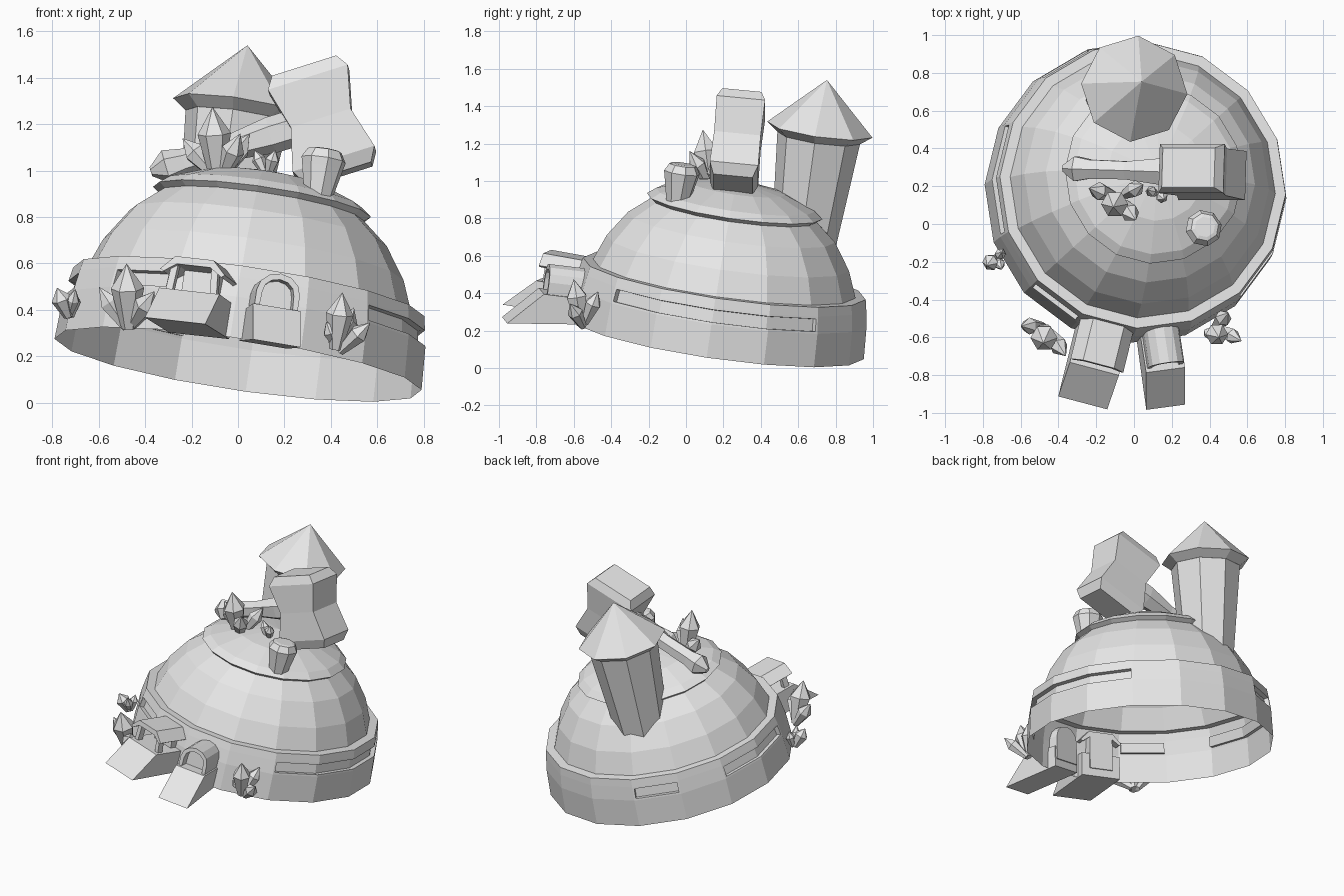
import bpy, bmesh
from math import sin, cos, pi, radians, degrees, atan2
from mathutils import Matrix, Vector

if "Cube" in bpy.data.objects:
    bpy.data.objects.remove(bpy.data.objects["Cube"])

stone = bpy.data.materials.new("plain grey")
stone.use_nodes = True
stone.diffuse_color = (0.8, 0.8, 0.8, 1)
stone.node_tree.nodes["Principled BSDF"].inputs["Base Color"].default_value = (0.8, 0.8, 0.8, 1)

# Tilted frame of the whole building
UP = Vector((0.145, 0.14, 0.98)).normalized()
TILT = Vector((0, 0, 1)).rotation_difference(UP).to_matrix().to_4x4()
HOUSE = Matrix.Translation((0, 0.16, 0.165)) @ TILT


def finish(name, bm, matrix):
    bm.transform(matrix)
    mesh = bpy.data.meshes.new(name)
    bm.to_mesh(mesh)
    bm.free()
    mesh.materials.append(stone)
    obj = bpy.data.objects.new(name, mesh)
    bpy.context.collection.objects.link(obj)
    return obj


def loft(rings, closed=True):
    """Bridge rings of points; closed also caps both ends."""
    bm = bmesh.new()
    loops = [[bm.verts.new(p) for p in ring] for ring in rings]
    n = len(loops[0])
    for a, b in zip(loops, loops[1:]):
        for j in range(n):
            k = (j + 1) % n
            bm.faces.new((a[j], a[k], b[k], b[j]))
    if closed:
        bm.faces.new(loops[0][::-1])
        bm.faces.new(loops[-1])
        bmesh.ops.recalc_face_normals(bm, faces=bm.faces)
    return bm


def lathe(profile, sides, turn=0.0, closed=False):
    rings = []
    for r, h in profile:
        r = max(r, 0.0001)
        rings.append([(r * cos(turn + 2 * pi * j / sides), r * sin(turn + 2 * pi * j / sides), h)
                      for j in range(sides)])
    bm = loft(rings, closed)
    bmesh.ops.remove_doubles(bm, verts=bm.verts, dist=0.001)
    return bm


def aim(start, direction):
    turn = Vector((0, 0, 1)).rotation_difference(Vector(direction).normalized())
    return Matrix.Translation(start) @ turn.to_matrix().to_4x4()


# Ring wall with recessed window strips
SIDES, TURN = 16, radians(-3)
wall = lathe([(0.80, 0), (0.79, 0.18), (0.775, 0.27), (0.765, 0.32), (0.71, 0.32)], SIDES, TURN)
for start, end in ((-48, 42), (109, 132), (154, 200), (222, 245)):
    strip = []
    for f in wall.faces:
        c = f.calc_center_median()
        angle = degrees(atan2(c.y, c.x))
        if 0.2 < c.z < 0.25 and any(start < angle + t < end for t in (0, 360)):
            strip.append(f)
    bmesh.ops.inset_region(wall, faces=strip, thickness=0.012, use_even_offset=True)
    bmesh.ops.inset_region(wall, faces=strip, thickness=0.001, depth=-0.03, use_even_offset=True)
finish("ring_wall", wall, HOUSE)

# Dome and its cap
finish("dome", lathe([(0.71, 0.32), (0.655, 0.46), (0.56, 0.60), (0.44, 0.70), (0.40, 0.72)], SIDES, TURN), HOUSE)
finish("dome_cap", lathe([(0.43, 0.68), (0.475, 0.715), (0.43, 0.75), (0.26, 0.815), (0, 0.855)], SIDES, TURN), HOUSE)

# Tower with pointed roof
TOWER = HOUSE @ Matrix.Translation((-0.165, 0.395, 0))
finish("tower", lathe([(0.165, 0.45), (0.225, 1.13)], 8, radians(-5), True), TOWER)
finish("tower_roof", lathe([(0, 1.12), (0.225, 1.12), (0.285, 1.165), (0, 1.436)], 8, radians(-5)), TOWER)


# Entrances
def prism_side(name, profile, half, matrix):
    rings = [[(d, t, h) for d, h in profile] for t in (-half, half)]
    return finish(name, loft(rings), matrix)


def prism_out(profile, near, far):
    return loft([[(d, t, h) for t, h in profile] for d in (near, far)])


def arch(half, low, spring, top, steps):
    pts = [(half, low)]
    for i in range(steps + 1):
        a = pi * i / steps
        pts.append((half * cos(a), spring + (top - spring) * sin(a)))
    return pts + [(-half, low)]


def entrance(angle):
    return HOUSE @ Matrix.Rotation(radians(angle), 4, 'Z')


ARCH_DOOR, PORCH_DOOR = entrance(278.25), entrance(255.75)

prism_side("arch_ramp", [(0.72, 0), (1.145, -0.045), (0.97, 0.135), (0.72, 0.135)], 0.105, ARCH_DOOR)
tunnel = prism_out(arch(0.095, 0.05, 0.20, 0.285, 6), 0.71, 0.95)
front = [max(tunnel.faces, key=lambda f: f.calc_center_median().x)]
bmesh.ops.inset_region(tunnel, faces=front, thickness=0.026)
bmesh.ops.inset_region(tunnel, faces=front, thickness=0.001, depth=-0.06)
finish("arch_entrance", tunnel, ARCH_DOOR)

prism_side("porch_ramp", [(0.72, 0), (1.155, -0.01), (0.99, 0.15), (0.72, 0.15)], 0.135, PORCH_DOOR)
outer = [(-0.145, 0.235), (-0.085, 0.295), (0.085, 0.295), (0.145, 0.235)]
inner = [(0.13, 0.225), (0.075, 0.262), (-0.075, 0.262), (-0.13, 0.225)]
finish("porch_canopy", prism_out(outer + inner, 0.71, 0.985), PORCH_DOOR)
door = [(-0.08, 0.05), (0.08, 0.05), (0.08, 0.262), (-0.08, 0.262)]
finish("porch_door", prism_out(door, 0.71, 0.82), PORCH_DOOR)
for side, name in ((-1, "porch_post_right"), (1, "porch_post_left")):
    post = [(side * 0.085, 0.14), (side * 0.115, 0.14), (side * 0.105, 0.25), (side * 0.075, 0.26)]
    finish(name, prism_out(post, 0.92, 0.96), PORCH_DOOR)

# Hammer resting on the dome
shaft_dir = Vector((0.95, 0, 0.3)).normalized()
head_up = Vector((-0.3, 0.1, 0.95)).normalized()
head_side = head_up.cross(shaft_dir).normalized()
head_frame = Matrix((shaft_dir, head_side, head_up)).transposed().to_4x4()
head_frame = Matrix.Translation((0.36, 0.275, 1.215)) @ head_frame
rings = []
for s, w, d in ((-0.245, 0.15, 0.105), (-0.185, 0.185, 0.13), (0, 0.135, 0.125),
                (0.185, 0.18, 0.13), (0.24, 0.145, 0.105)):
    rings.append([(-w, -d, s), (w, -d, s), (w, d, s), (-w, d, s)])
finish("hammer_head", loft(rings), head_frame)
handle = [(0.02, 0), (0.075, 0.07), (0.058, 0.15), (0.055, 0.35), (0.08, 0.54), (0.08, 0.64)]
finish("hammer_handle", lathe(handle, 6, 0, True), aim((-0.375, 0.295, 0.995), (0.95, -0.03, 0.29)))

# Chimney pot
pot = [(0.055, -0.03), (0.09, 0.13), (0.098, 0.165), (0.075, 0.205), (0.055, 0.21)]
finish("chimney_pot", lathe(pot, 8, 0.2, True), aim((0.345, -0.045, 0.885), UP))


# Crystals: base, tip, radius
def crystals(name, items):
    for i, (base, tip, r) in enumerate(items):
        axis = Vector(tip) - Vector(base)
        n = axis.length
        bm = lathe([(0, 0), (r * 0.45, 0), (r, n * 0.62), (0, n)], 6, i * 0.5)
        finish(f"{name}_{i + 1}", bm, aim(base, axis))


crystals("dome_crystal", [
    ((-0.09, 0.13, 0.97), (-0.11, 0.09, 1.275), 0.072),
    ((-0.10, 0.15, 0.98), (-0.24, 0.19, 1.14), 0.05),
    ((-0.07, 0.12, 0.97), (0.01, 0.02, 1.16), 0.05),
    ((-0.06, 0.15, 0.98), (0.05, 0.21, 1.16), 0.045),
    ((0.12, 0.16, 0.98), (0.07, 0.18, 1.09), 0.03),
    ((0.13, 0.16, 0.98), (0.16, 0.13, 1.09), 0.032)])
crystals("right_crystal", [
    ((-0.47, -0.56, 0.32), (-0.48, -0.63, 0.60), 0.072),
    ((-0.48, -0.54, 0.32), (-0.60, -0.54, 0.50), 0.045),
    ((-0.46, -0.56, 0.33), (-0.36, -0.70, 0.48), 0.05)])
crystals("left_crystal", [
    ((0.42, -0.56, 0.23), (0.45, -0.60, 0.475), 0.06),
    ((0.44, -0.55, 0.22), (0.57, -0.62, 0.345), 0.042),
    ((0.43, -0.54, 0.24), (0.50, -0.47, 0.41), 0.045),
    ((0.43, -0.55, 0.24), (0.38, -0.60, 0.35), 0.035)])
crystals("side_crystal", [
    ((-0.73, -0.18, 0.37), (-0.78, -0.22, 0.495), 0.045),
    ((-0.73, -0.17, 0.37), (-0.70, -0.24, 0.49), 0.03),
    ((-0.72, -0.17, 0.37), (-0.70, -0.15, 0.48), 0.03)])
